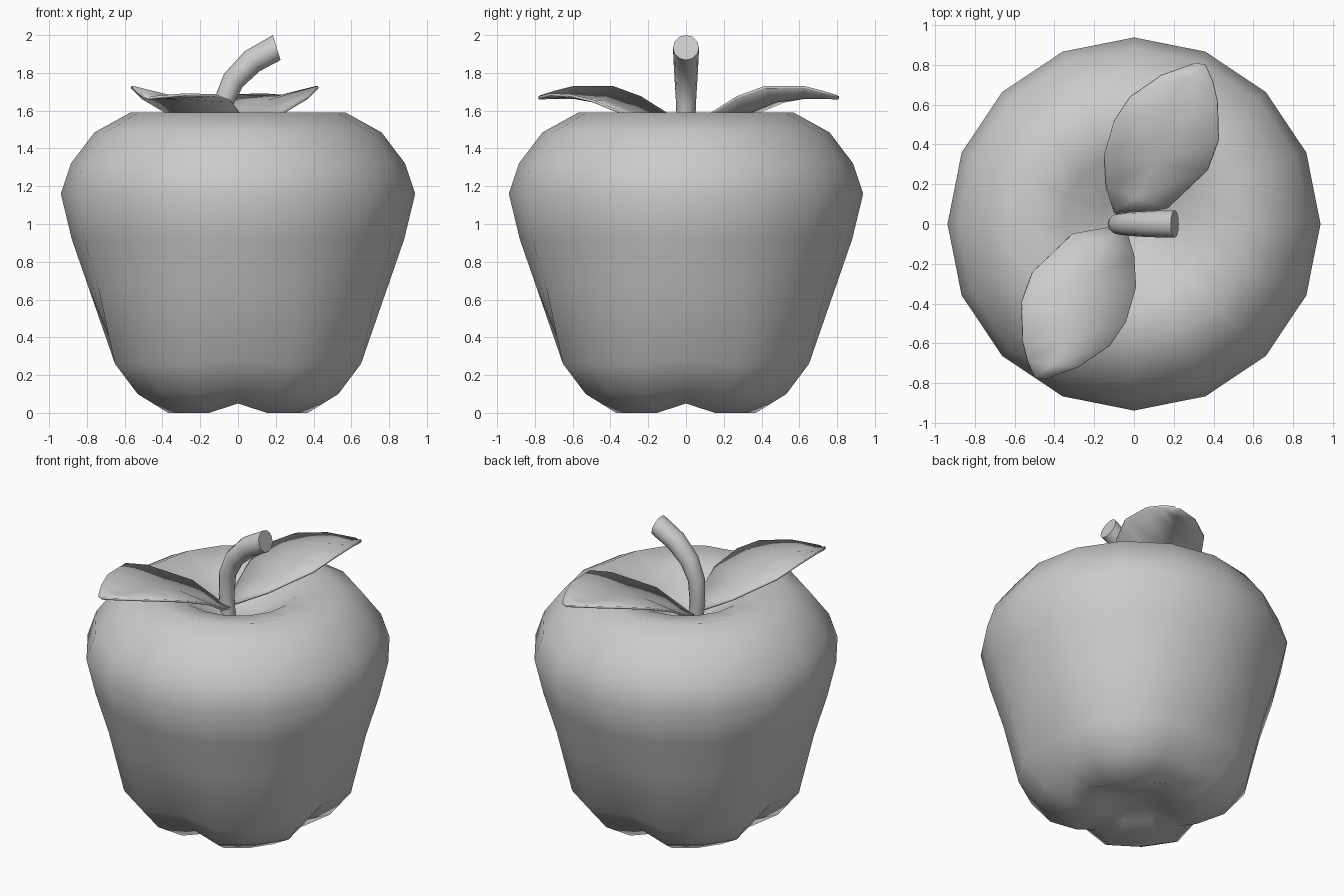
import bpy, bmesh, math
from mathutils import Vector

if "Cube" in bpy.data.objects:
    bpy.data.objects.remove(bpy.data.objects["Cube"])


def finish(name, verts, faces, angle=50):
    mesh = bpy.data.meshes.new(name)
    mesh.from_pydata(verts, [], faces)
    bm = bmesh.new()
    bm.from_mesh(mesh)
    bmesh.ops.recalc_face_normals(bm, faces=bm.faces)
    bm.to_mesh(mesh)
    bm.free()
    obj = bpy.data.objects.new(name, mesh)
    bpy.context.collection.objects.link(obj)
    bpy.ops.object.select_all(action='DESELECT')
    obj.select_set(True)
    bpy.context.view_layer.objects.active = obj
    bpy.ops.object.shade_smooth_by_angle(angle=math.radians(angle))
    return obj


def bridge(rings, n):
    return [(r * n + k, r * n + (k + 1) % n, (r + 1) * n + (k + 1) % n, (r + 1) * n + k)
            for r in range(rings - 1) for k in range(n)]


# Apple body: 16-sided lathe, with a valley on each axis between four bottom lobes
# (lobe radius, lobe z, valley radius, valley z)
N = 16
profile = [
    (0.20, 0.06, 0.19, 0.08), (0.40, 0.00, 0.36, 0.05), (0.575, 0.10, 0.50, 0.14),
    (0.705, 0.26, 0.63, 0.28), (0.80, 0.66, 0.79, 0.66), (0.88, 0.92, 0.88, 0.92),
    (0.938, 1.16, 0.938, 1.16), (0.885, 1.32, 0.885, 1.32), (0.76, 1.485, 0.76, 1.485),
    (0.57, 1.59, 0.57, 1.59), (0.36, 1.545, 0.36, 1.545), (0.16, 1.41, 0.16, 1.41)]
verts = []
for rl, zl, rv, zv in profile:
    for k in range(N):
        a = 2 * math.pi * k / N
        r, z = (rv, zv) if k % 4 == 0 else (rl, zl)
        verts.append((r * math.cos(a), r * math.sin(a), z))
faces = bridge(len(profile), N)
low, high = len(verts), len(verts) + 1
verts += [(0, 0, 0.11), (0, 0, 1.35)]
last = (len(profile) - 1) * N
for k in range(N):
    faces.append((k, low, (k + 1) % N))
    faces.append((last + k, last + (k + 1) % N, high))
finish("apple_body", verts, faces, 80)

# Stem: round tube swept along a bend, widening to a flat cut end
path = [(-0.07, 1.33, .045), (-0.085, 1.5, .048), (-0.078, 1.64, .053),
        (-0.025, 1.76, .06), (0.075, 1.862, .066), (0.205, 1.934, .069)]
S = 12
verts = []
for i, (x, z, r) in enumerate(path):
    p, q = path[max(i - 1, 0)], path[min(i + 1, len(path) - 1)]
    t = Vector((q[0] - p[0], 0, q[1] - p[1])).normalized()
    if i == len(path) - 1:
        t = Vector((0.955, 0, 0.297))
    side = Vector((-t.z, 0, t.x))
    for k in range(S):
        a = 2 * math.pi * k / S
        verts.append(Vector((x, 0, z)) + side * r * math.cos(a) + Vector((0, r * math.sin(a), 0)))
faces = bridge(len(path), S)
faces += [tuple(range(S)), tuple(range((len(path) - 1) * S, len(path) * S))]
finish("stem", verts, faces)

# Leaves: rows of inner edge, midrib height and outer edge; second is a half-turn copy
rows = [
    ((-.10, .06, 1.43), 1.425, (-.05, .04, 1.43)),
    ((-.14, .19, 1.48), 1.49, (.17, .08, 1.55)),
    ((-.15, .35, 1.58), 1.585, (.37, .27, 1.67)),
    ((-.10, .52, 1.65), 1.65, (.425, .42, 1.725)),
    ((-.02, .64, 1.68), 1.67, (.42, .62, 1.725)),
    ((.14, .75, 1.685), 1.67, (.395, .72, 1.70)),
    ((.31, .81, 1.67), 1.665, (.36, .80, 1.675))]
for name, s in (("back_leaf", 1), ("front_leaf", -1)):
    verts = []
    for inner, zm, outer in rows:
        mid = ((inner[0] + outer[0]) / 2, (inner[1] + outer[1]) / 2, zm)
        for x, y, z in (inner, mid, outer):
            verts.append((-0.07 + s * (x + 0.07), 0.015 + s * (y - 0.015), z))
    faces = [(3 * i + j, 3 * i + j + 1, 3 * i + j + 4, 3 * i + j + 3)
             for i in range(len(rows) - 1) for j in range(2)]
    leaf = finish(name, verts, faces)
    solid = leaf.modifiers.new("thickness", 'SOLIDIFY')
    solid.thickness = 0.014
    solid.offset = 0
